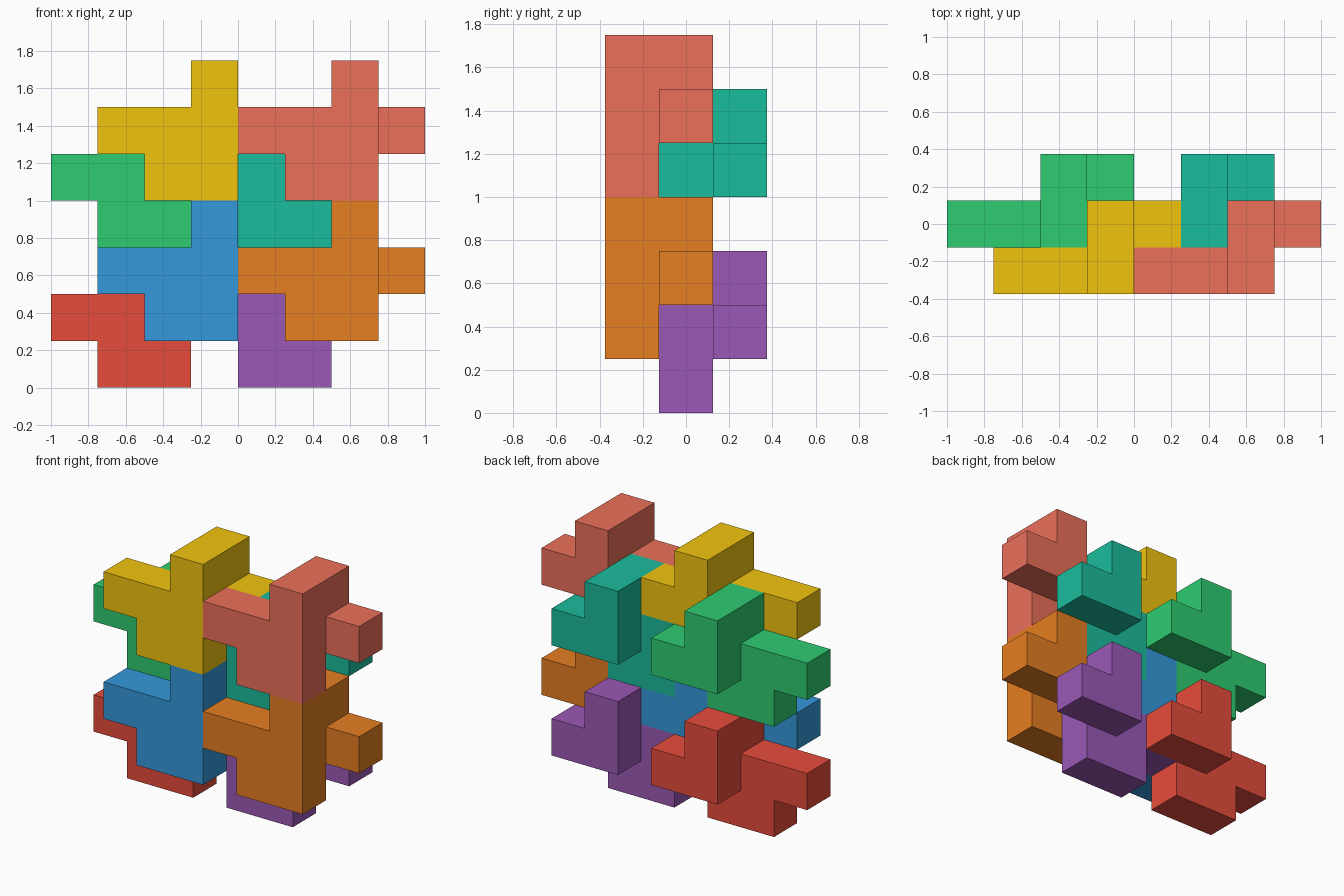
import bpy, bmesh
from mathutils import Vector

if "Cube" in bpy.data.objects:
    bpy.data.objects.remove(bpy.data.objects["Cube"])

U = 0.25  # edge length of one cube cell

# One interlocking piece as (x, y, z) cells: flat front layer plus an L-shaped hook behind it
FRONT = [(1, 0), (2, 0), (0, 1), (1, 1), (2, 1), (2, 2)]
HOOK = [(2, 1), (2, 2), (3, 1)]
CELLS = {(x, 0, z) for x, z in FRONT} | {(x, 1, z) for x, z in HOOK}


def linear(c):
    c /= 255
    return c / 12.92 if c <= 0.04045 else ((c + 0.055) / 1.055) ** 2.4


def piece_mesh(name):
    """Outer skin of the cell cluster, merged into large flat faces."""
    bm = bmesh.new()
    for cell in CELLS:
        for axis in range(3):
            for side in (0, 1):
                near = list(cell)
                near[axis] += 2 * side - 1
                if tuple(near) in CELLS:
                    continue
                a, b = (axis + 1) % 3, (axis + 2) % 3
                corners = []
                for da, db in ((0, 0), (1, 0), (1, 1), (0, 1)):
                    p = Vector(cell)
                    p[axis] += side
                    p[a] += da
                    p[b] += db
                    corners.append(bm.verts.new(p * U))
                bm.faces.new(corners if side else corners[::-1])
    bmesh.ops.remove_doubles(bm, verts=bm.verts[:], dist=0.001)
    bmesh.ops.dissolve_limit(bm, angle_limit=0.01, verts=bm.verts[:], edges=bm.edges[:])
    bmesh.ops.recalc_face_normals(bm, faces=bm.faces[:])
    mesh = bpy.data.meshes.new(name)
    bm.to_mesh(mesh)
    bm.free()
    return mesh


def add_piece(name, cell, rgb):
    mesh = piece_mesh(name)
    mat = bpy.data.materials.new(name + "_colour")
    mat.diffuse_color = (*[linear(c) for c in rgb], 1)
    mat.use_nodes = True
    mat.node_tree.nodes["Principled BSDF"].inputs["Base Color"].default_value = mat.diffuse_color
    mesh.materials.append(mat)
    ob = bpy.data.objects.new(name, mesh)
    ob.location = Vector(cell) * U + Vector((-1, -0.375, 0))
    bpy.context.collection.objects.link(ob)


# Colours of each tier: back left, front left, back right, front right
TIERS = [
    ("lower", [(231, 76, 60), (52, 152, 219), (155, 89, 182), (230, 126, 34)]),
    ("upper", [(46, 204, 113), (241, 196, 15), (26, 188, 156), (236, 112, 90)]),
]
SLOTS = [("back_left", (0, 1, 0)), ("front_left", (1, 0, 1)),
         ("back_right", (3, 1, 0)), ("front_right", (4, 0, 1))]

# The same piece tiles every 3 cells sideways and upward
for tier, (level, colours) in enumerate(TIERS):
    for (slot, (x, y, z)), rgb in zip(SLOTS, colours):
        add_piece(f"{level}_{slot}_piece", (x, y, z + 3 * tier), rgb)
